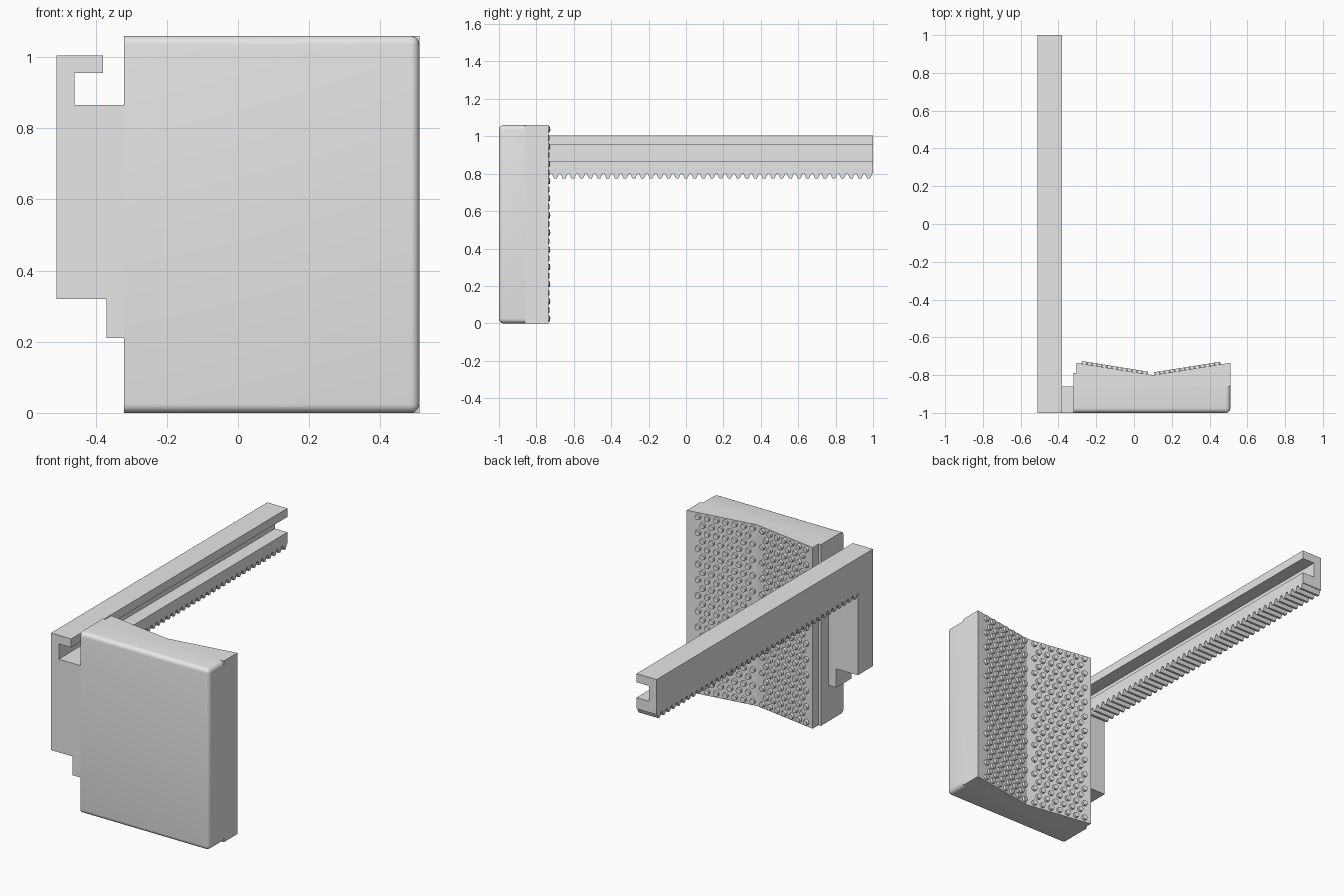
import bpy, bmesh, math
from mathutils import Vector, Matrix

cube = bpy.data.objects.get("Cube")
if cube:
    bpy.data.objects.remove(cube, do_unlink=True)

grey = bpy.data.materials.new("plain_grey")
grey.use_nodes = True
grey.diffuse_color = (0.8, 0.8, 0.8, 1)
grey.node_tree.nodes["Principled BSDF"].inputs["Base Color"].default_value = (0.8, 0.8, 0.8, 1)


def finish(name, bm, smooth=False):
    bmesh.ops.recalc_face_normals(bm, faces=bm.faces[:])
    mesh = bpy.data.meshes.new(name)
    bm.to_mesh(mesh)
    bm.free()
    mesh.materials.append(grey)
    obj = bpy.data.objects.new(name, mesh)
    bpy.context.collection.objects.link(obj)
    if smooth:
        bpy.ops.object.select_all(action='DESELECT')
        obj.select_set(True)
        bpy.context.view_layer.objects.active = obj
        bpy.ops.object.shade_smooth_by_angle(angle=math.radians(35))
    return obj


def prism(profile, axis, start, end):
    """Extrude a 2D profile along an axis; profile holds the other two coordinates."""
    bm = bmesh.new()
    verts = []
    for p in profile:
        co = list(p)
        co.insert(axis, start)
        verts.append(bm.verts.new(co))
    face = bm.faces.new(verts)
    new = bmesh.ops.extrude_face_region(bm, geom=[face])["geom"]
    shift = Vector((0, 0, 0))
    shift[axis] = end - start
    bmesh.ops.translate(bm, vec=shift, verts=[v for v in new if isinstance(v, bmesh.types.BMVert)])
    return bm


LEFT, RIGHT, TOP = -0.32, 0.51, 1.06
FRONT, MID, BACK = -1.0, -0.86, -0.735
FOLD_X, FOLD_Y = 0.10, -0.80

# Rounded front half of the block
bm = prism([(LEFT, 0), (RIGHT, 0), (RIGHT, TOP), (LEFT, TOP)], 1, FRONT, MID)


def is_rounded(edge):
    a, b = (v.co for v in edge.verts)
    m = (a + b) / 2
    on_front = abs(m.y - FRONT) < 1e-4 and m.x > LEFT + 0.01
    side_corner = abs(a.y - b.y) > 0.01 and m.x > RIGHT - 0.01
    return on_front or side_corner


bmesh.ops.bevel(bm, geom=[e for e in bm.edges if is_rounded(e)], offset=0.025,
                segments=5, profile=0.5, affect='EDGES')
finish("block_front", bm, smooth=True)

# Rear half of the block with a shallow V back
finish("block_back", prism([(LEFT, MID), (RIGHT, MID), (RIGHT, BACK), (FOLD_X, FOLD_Y),
                            (-0.305, BACK), (-0.305, -0.79), (LEFT, -0.79)], 2, 0, TOP))

# Upright arm and neck joining the block to the rail
finish("arm", prism([(-0.51, 0.32), (-0.37, 0.32), (-0.37, 0.21), (LEFT, 0.21),
                     (LEFT, 0.865), (-0.46, 0.865), (-0.46, 0.955), (-0.38, 0.955),
                     (-0.38, 1.005), (-0.51, 1.005)], 1, FRONT, MID))

# Slotted rail
finish("rail", prism([(-0.51, 0.80), (-0.38, 0.80), (-0.38, 0.865), (-0.46, 0.865),
                      (-0.46, 0.955), (-0.38, 0.955), (-0.38, 1.005), (-0.51, 1.005)],
                     1, MID, 1.0))

# Toothed strip under the rail
pitch = 0.0465
count = int((1 - MID) / pitch)
strip = [(MID, 0.805)]
for i in range(count):
    y = 1 - pitch * (count - i)
    strip += [(y + 0.004, 0.80), (y + 0.016, 0.773), (y + 0.030, 0.773), (y + 0.042, 0.80)]
strip.append((1.0, 0.805))
finish("rail_teeth", prism(strip, 0, -0.51, -0.38))


# Staggered pins on both back panels
def pin_panel(name, first_x, edge_x):
    slope = (BACK - FOLD_Y) / (edge_x - FOLD_X)
    normal = Vector((-slope, 1, 0)).normalized()
    turn = normal.to_track_quat('Z', 'Y').to_matrix().to_4x4()
    step_x, step_z = 0.053, 0.046
    bm = bmesh.new()
    for row in range(23):
        odd = row % 2
        for col in range(7 - odd):
            x = first_x + step_x * (col + odd / 2)
            spot = Vector((x, FOLD_Y + slope * (x - FOLD_X), 0.025 + row * step_z))
            bmesh.ops.create_cone(bm, cap_ends=True, segments=12, radius1=0.017,
                                  radius2=0.015, depth=0.02,
                                  matrix=Matrix.Translation(spot + normal * 0.004) @ turn)
    finish(name, bm, smooth=True)


pin_panel("left_pins", 0.124, RIGHT)
pin_panel("right_pins", -0.262, -0.305)
